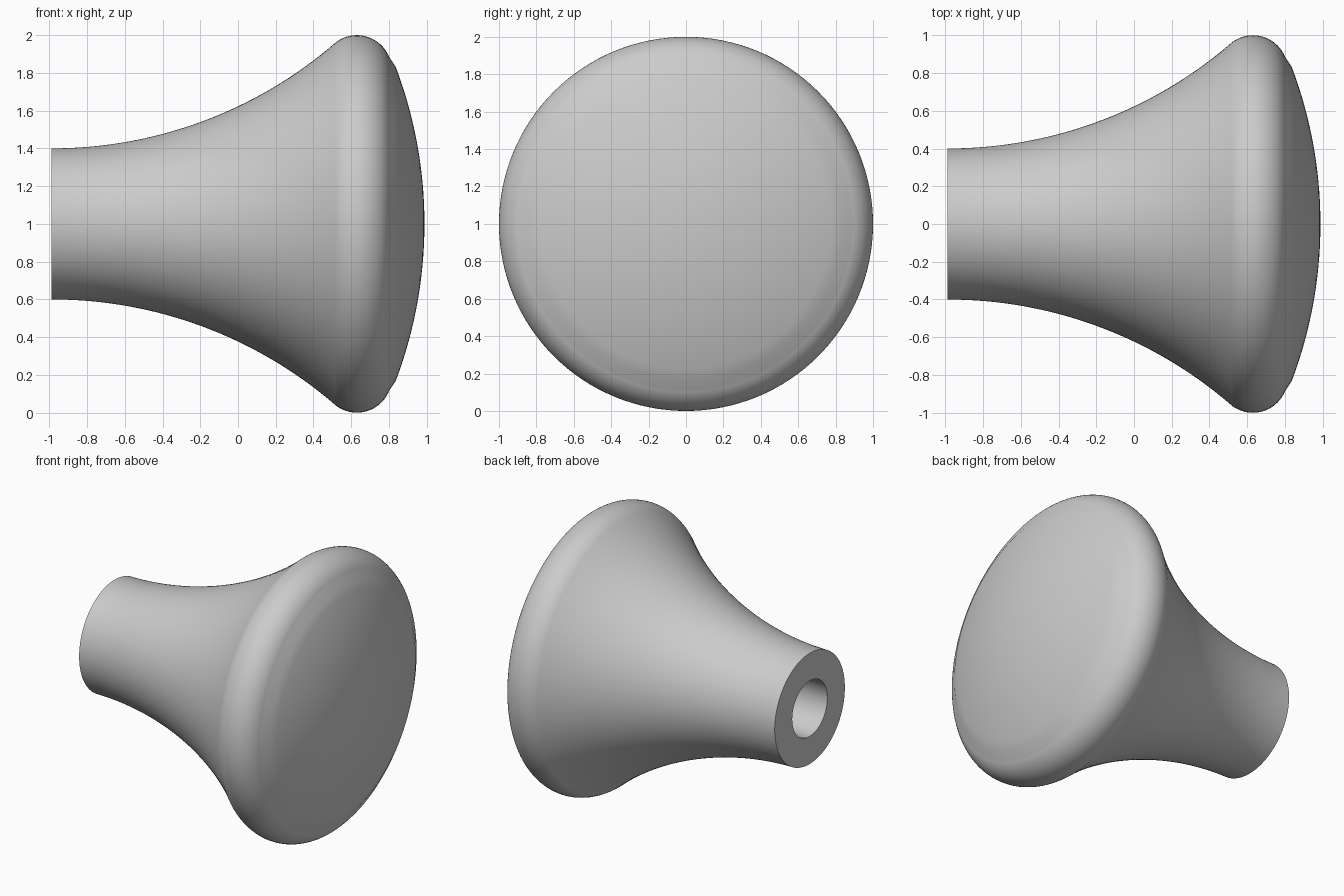
import bpy
import bmesh
from math import asin, cos, sin, pi, radians
from mathutils import Vector

if "Cube" in bpy.data.objects:
    bpy.data.objects.remove(bpy.data.objects["Cube"], do_unlink=True)

SEGMENTS = 128
BACK, FRONT = -0.988, 0.988   # ends of the knob along x
NECK_R, HOLE_R, HOLE_DEPTH = 0.4, 0.2, 0.8
FLARE, RIM, DOME = 2.3, 0.184, 2.35   # arc radii
RIM_X, RIM_R = 0.63, 1 - RIM


def arc(cx, cr, radius, start, end, steps):
    """Points (x, radius from axis) along a circular arc."""
    angles = [start + (end - start) * i / steps for i in range(steps + 1)]
    return [(cx + radius * cos(a), cr + radius * sin(a)) for a in angles]


def make_material(name, colour):
    mat = bpy.data.materials.new(name)
    mat.use_nodes = True
    mat.diffuse_color = colour
    mat.node_tree.nodes["Principled BSDF"].inputs["Base Color"].default_value = colour
    return mat


# Profile: screw hole, concave flare, rounded rim, shallow domed face
slope = asin((RIM_X - BACK) / (FLARE + RIM))
dome_angle = asin(RIM_R / (DOME - RIM))
profile = [(BACK + HOLE_DEPTH, 0), (BACK + HOLE_DEPTH, HOLE_R), (BACK, HOLE_R)]
profile += arc(BACK, NECK_R + FLARE, FLARE, -pi / 2, -pi / 2 + slope, 32)
profile += arc(RIM_X, RIM_R, RIM, pi / 2 + slope, dome_angle, 24)[1:]
profile += arc(FRONT - DOME, 0, DOME, dome_angle, 0, 16)[1:]

# Turn the profile around the x axis
bm = bmesh.new()
verts = [bm.verts.new((x, 0, r)) for x, r in profile]
edges = [bm.edges.new(pair) for pair in zip(verts, verts[1:])]
bmesh.ops.spin(bm, geom=verts + edges, cent=Vector(), axis=(1, 0, 0),
               angle=2 * pi, steps=SEGMENTS)
bmesh.ops.remove_doubles(bm, verts=bm.verts[:], dist=0.0005)
bmesh.ops.recalc_face_normals(bm, faces=bm.faces[:])
mesh = bpy.data.meshes.new("knob")
bm.to_mesh(mesh)
bm.free()

knob = bpy.data.objects.new("knob", mesh)
bpy.context.collection.objects.link(knob)
knob.location.z = 1
mesh.materials.append(make_material("plain grey", (0.6, 0.6, 0.6, 1)))

bpy.ops.object.select_all(action="DESELECT")
knob.select_set(True)
bpy.context.view_layer.objects.active = knob
bpy.ops.object.shade_smooth_by_angle(angle=radians(35))
